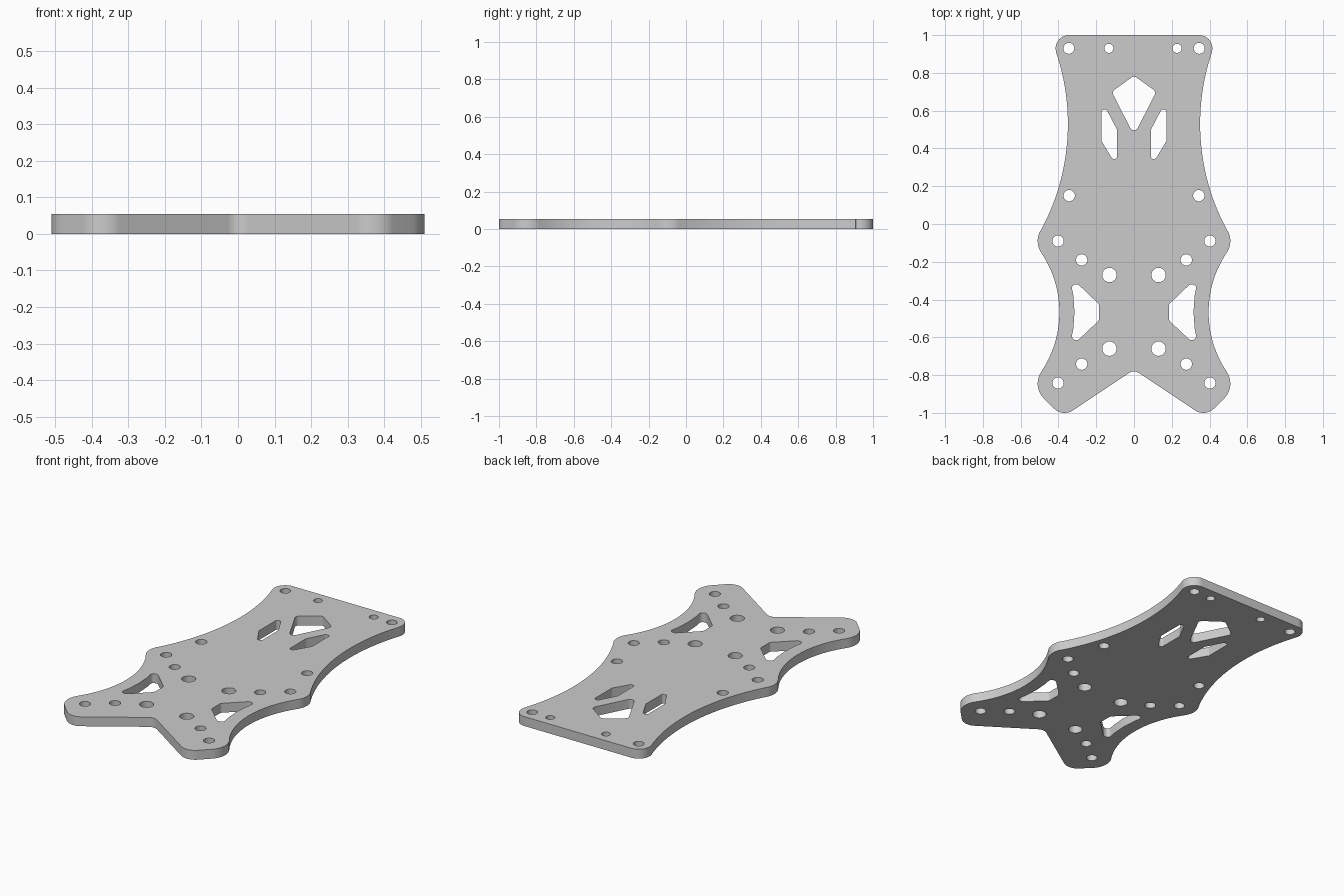
import bpy
import bmesh
from math import atan2, cos, sin, pi, radians, tan
from mathutils import Vector

THICKNESS = 0.055

cube = bpy.data.objects.get("Cube")
if cube:
    bpy.data.objects.remove(cube, do_unlink=True)


def arc(center, radius, start, end, steps=16):
    """Points on an arc between two angles."""
    return [Vector((center[0] + radius * cos(start + (end - start) * i / steps),
                    center[1] + radius * sin(start + (end - start) * i / steps)))
            for i in range(steps + 1)]


def circle(x, y, radius):
    return arc((x, y), radius, 0, 2 * pi, 32)[:-1]


def heading(a, b):
    return atan2(b[1] - a[1], b[0] - a[0])


def rounded(corners, radius, steps=6):
    """Closed polygon with every corner filleted."""
    result = []
    for i, corner in enumerate(corners):
        p = Vector(corner)
        to_prev = (Vector(corners[i - 1]) - p).normalized()
        to_next = (Vector(corners[(i + 1) % len(corners)]) - p).normalized()
        half = to_prev.angle(to_next) / 2
        center = p + (to_prev + to_next).normalized() * radius / sin(half)
        a = heading(center, p + to_prev * radius / tan(half))
        b = heading(center, p + to_next * radius / tan(half))
        sweep = (b - a + pi) % (2 * pi) - pi
        result += arc(center, radius, a, a + sweep, steps)
    return result


def mirrored(points):
    return [Vector((-p.x, p.y)) for p in points]


# Outer outline: tangent arcs down the left half, then mirrored
corner, lobe, rear_lobe = (0.345, 0.93), (0.40, -0.09), (0.40, -0.845)
long_waist, short_waist = (1.53, 0.53), (0.96, -0.467)
foot, notch = (0.3675, -0.92), (0, -0.831)
slope = radians(56.3)

half = arc(corner, 0.07, pi / 2, heading(corner, long_waist))
half += arc(long_waist, 1.18, heading(long_waist, corner) % (2 * pi),
            heading(long_waist, lobe) % (2 * pi), 32)
half += arc(lobe, 0.11, heading(lobe, long_waist), heading(lobe, short_waist))
half += arc(short_waist, 0.565, heading(short_waist, lobe) % (2 * pi),
            heading(short_waist, rear_lobe) % (2 * pi), 28)
half += arc(rear_lobe, 0.11, heading(rear_lobe, short_waist), -pi / 4)
half += arc(foot, 0.08, -pi / 4, slope - pi)
half += arc(notch, 0.05, slope, pi / 2, 6)
loops = [half + mirrored(half)[-2::-1]]

# Mirrored screw holes
for x, y, r in [(0.345, 0.93, 0.029), (0.343, 0.15, 0.03), (0.402, -0.09, 0.03),
                (0.277, -0.19, 0.03), (0.13, -0.27, 0.038), (0.13, -0.66, 0.038),
                (0.277, -0.742, 0.03), (0.402, -0.842, 0.03)]:
    loops += [circle(x, y, r), circle(-x, y, r)]

# Small offset pair near the back edge
loops += [circle(-0.133, 0.93, 0.024), circle(0.228, 0.93, 0.024)]

# Kite window
loops.append(rounded([(0, 0.785), (0.118, 0.70), (0, 0.47), (-0.118, 0.70)], 0.022))

# Slanted slots beside the kite
slot = rounded([(0.09, 0.345), (0.115, 0.345), (0.172, 0.44),
                (0.172, 0.605), (0.145, 0.605), (0.09, 0.50)], 0.012)

# Side windows with an edge following the short waist
window = rounded([(0.185, -0.425), (0.295, -0.32), (0.333, -0.32), (0.321, -0.38),
                  (0.315, -0.467), (0.321, -0.554), (0.333, -0.614),
                  (0.295, -0.614), (0.185, -0.51)], 0.02)
for shape in (slot, window):
    loops += [shape, mirrored(shape)]

# Fill the flat outline with its holes and extrude it
curve = bpy.data.curves.new("plate_outline", "CURVE")
curve.dimensions = "2D"
curve.fill_mode = "BOTH"
curve.extrude = THICKNESS / 2
for loop in loops:
    points = [p for i, p in enumerate(loop) if (p - loop[i - 1]).length > 0.0005]
    spline = curve.splines.new("POLY")
    spline.points.add(len(points) - 1)
    for target, p in zip(spline.points, points):
        target.co = (p.x, p.y, 0, 1)
    spline.use_cyclic_u = True

outline = bpy.data.objects.new("plate_outline", curve)
bpy.context.collection.objects.link(outline)
bpy.context.view_layer.update()
graph = bpy.context.evaluated_depsgraph_get()
mesh = bpy.data.meshes.new_from_object(outline.evaluated_get(graph))
bpy.data.objects.remove(outline, do_unlink=True)

# Weld the faces into one solid plate resting on the ground
bm = bmesh.new()
bm.from_mesh(mesh)
bmesh.ops.remove_doubles(bm, verts=bm.verts, dist=0.0001)
bmesh.ops.recalc_face_normals(bm, faces=bm.faces)
bmesh.ops.translate(bm, verts=bm.verts, vec=(0, 0, THICKNESS / 2))
bm.to_mesh(mesh)
bm.free()

plate = bpy.data.objects.new("base_plate", mesh)
bpy.context.collection.objects.link(plate)
bpy.ops.object.select_all(action="DESELECT")
plate.select_set(True)
bpy.context.view_layer.objects.active = plate
bpy.ops.object.shade_smooth_by_angle(angle=radians(30))
